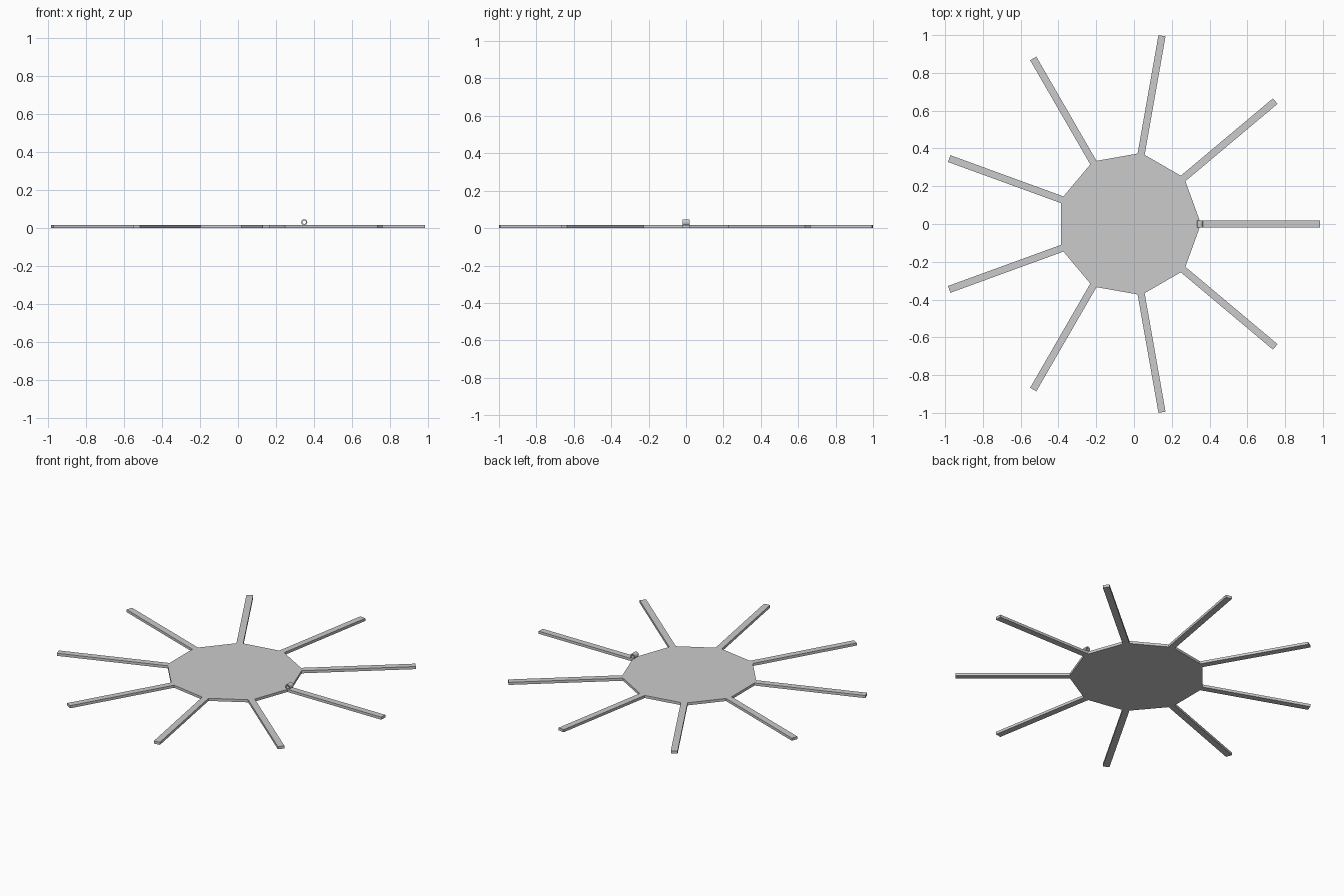
import bpy
import bmesh
from math import cos, sin, tan, pi
from mathutils import Matrix, Vector

if "Cube" in bpy.data.objects:
    bpy.data.objects.remove(bpy.data.objects["Cube"], do_unlink=True)

ARMS = 9
HUB_RADIUS = 0.382
ARM_REACH = 1.012
HALF_WIDTH = 0.019
THICKNESS = 0.016
CENTRE = Vector((-0.0275, 0, 0))

grey = bpy.data.materials.new("light grey")
grey.use_nodes = True
colour = (0.6, 0.6, 0.6, 1)
grey.diffuse_color = colour
grey.node_tree.nodes["Principled BSDF"].inputs["Base Color"].default_value = colour

# Flat nine-sided hub with one straight arm growing from each corner
root = HUB_RADIUS - HALF_WIDTH * tan(pi / ARMS)
arm_profile = [(root, -HALF_WIDTH), (ARM_REACH, -HALF_WIDTH),
               (ARM_REACH, HALF_WIDTH), (root, HALF_WIDTH)]
bm = bmesh.new()
outline = []
for i in range(ARMS):
    turn = Matrix.Rotation(2 * pi * i / ARMS, 3, 'Z')
    for x, y in arm_profile:
        outline.append(bm.verts.new(turn @ Vector((x, y, 0)) + CENTRE))
base = bm.faces.new(outline)
top = bmesh.ops.extrude_face_region(bm, geom=[base])
bmesh.ops.translate(bm, vec=(0, 0, THICKNESS),
                    verts=[g for g in top["geom"] if isinstance(g, bmesh.types.BMVert)])
bmesh.ops.recalc_face_normals(bm, faces=bm.faces)
mesh = bpy.data.meshes.new("hub_with_arms")
bm.to_mesh(mesh)
bm.free()
mesh.materials.append(grey)
plate = bpy.data.objects.new("hub_with_arms", mesh)
bpy.context.collection.objects.link(plate)

# Small hollow hinge sleeve lying across the root of the +x arm
SLEEVE_RADIUS = 0.016
bpy.ops.mesh.primitive_cylinder_add(
    vertices=12, radius=SLEEVE_RADIUS, depth=2 * HALF_WIDTH, end_fill_type='NOTHING',
    location=(0.349, 0, THICKNESS + SLEEVE_RADIUS - 0.001), rotation=(pi / 2, 0, 0))
sleeve = bpy.context.object
sleeve.name = "hinge_sleeve"
sleeve.data.materials.append(grey)
wall = sleeve.modifiers.new("wall", 'SOLIDIFY')
wall.thickness = 0.007
wall.offset = -1
